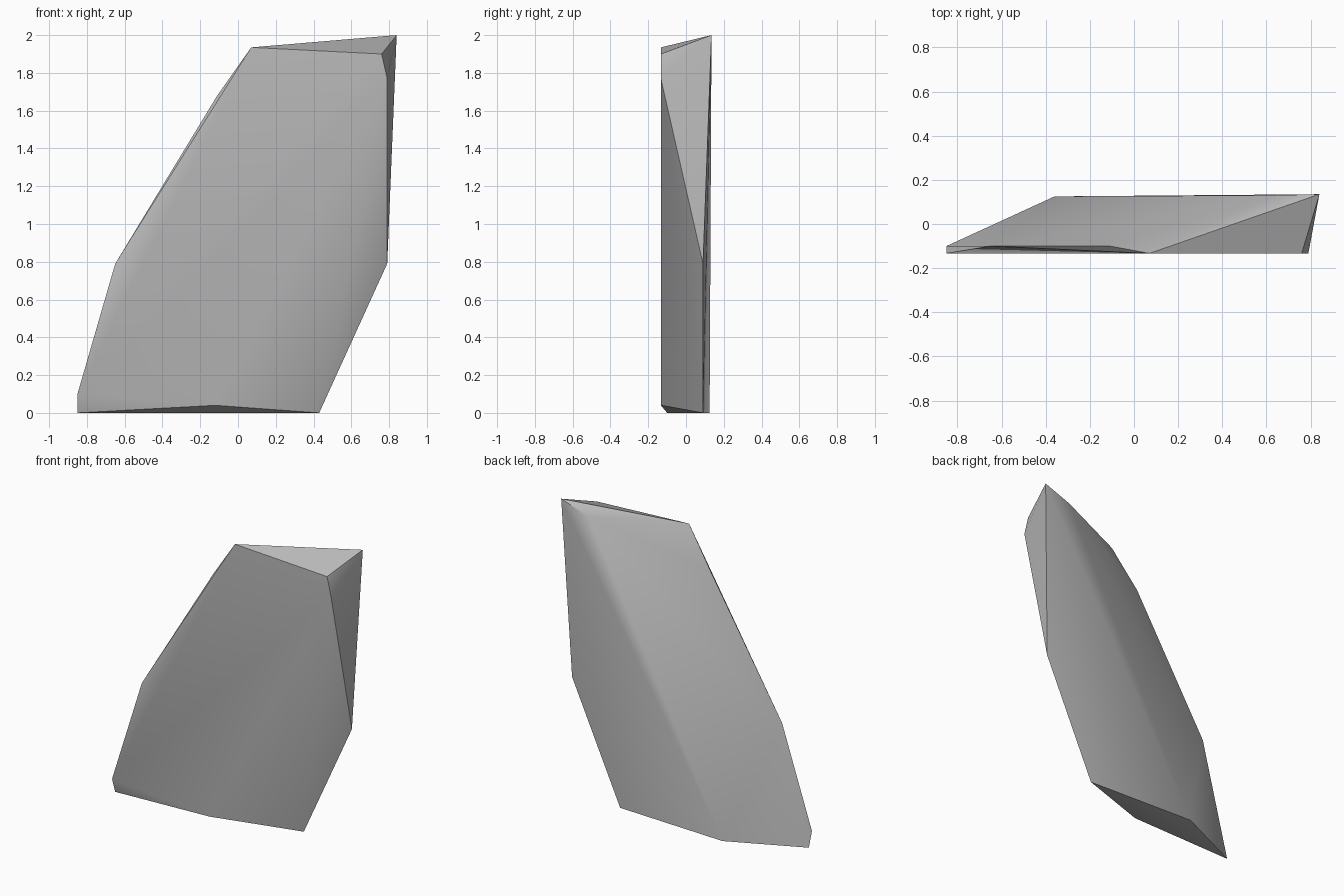
import bpy, bmesh
from math import radians

cube = bpy.data.objects.get("Cube")
if cube:
    bpy.data.objects.remove(cube, do_unlink=True)

stone = bpy.data.materials.new("stone_grey")
stone.use_nodes = True
grey = (0.5, 0.5, 0.5, 1)
stone.diffuse_color = grey
stone.node_tree.nodes["Principled BSDF"].inputs["Base Color"].default_value = grey

# Corners of the chipped slab, wrapped in a convex skin
front_corners = [(-0.85, -0.133, 0.10), (-0.12, -0.133, 0.04), (0.79, -0.133, 1.77),
                 (0.76, -0.133, 1.90), (0.07, -0.133, 1.935)]
left_edge = [(-0.85, -0.10, 0), (-0.65, -0.10, 0.79), (-0.11, -0.10, 1.68)]
back_corners = [(-0.36, 0.125, 0), (0.43, 0.09, 0), (0.79, 0.09, 0.79),
                (0.84, 0.135, 2.0), (0.64, 0.13, 1.93)]

bm = bmesh.new()
for corner in front_corners + left_edge + back_corners:
    bm.verts.new(corner)
hull = bmesh.ops.convex_hull(bm, input=bm.verts)
spare = [g for g in hull["geom_interior"] if isinstance(g, bmesh.types.BMVert)]
bmesh.ops.delete(bm, geom=spare, context='VERTS')
bmesh.ops.recalc_face_normals(bm, faces=bm.faces)

mesh = bpy.data.meshes.new("stone_shard")
bm.to_mesh(mesh)
bm.free()
mesh.materials.append(stone)
shard = bpy.data.objects.new("stone_shard", mesh)
bpy.context.collection.objects.link(shard)

# Soft broad faces, crisp chipped edges
bpy.ops.object.select_all(action='DESELECT')
shard.select_set(True)
bpy.context.view_layer.objects.active = shard
bpy.ops.object.shade_smooth_by_angle(angle=radians(30))
